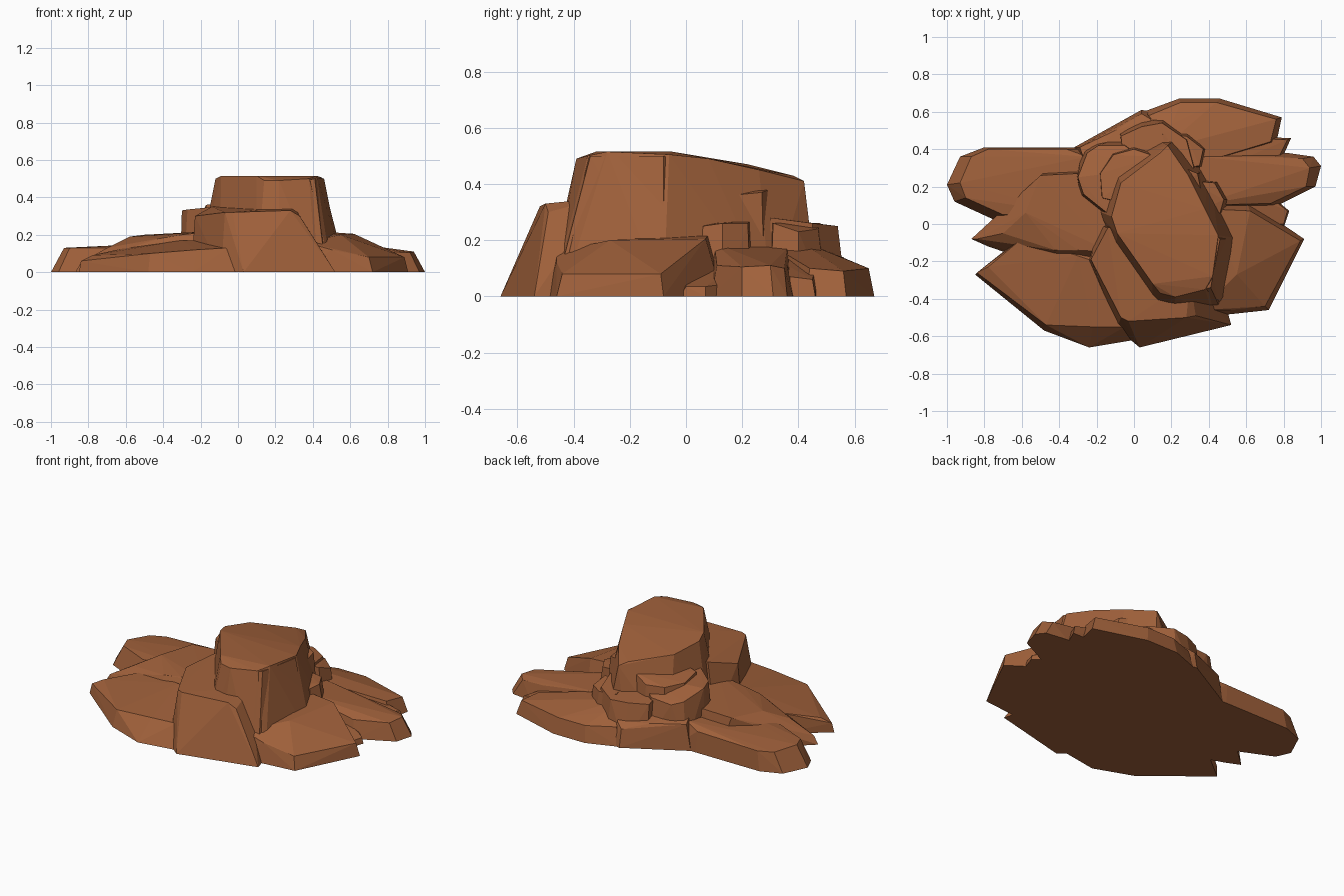
import bpy, bmesh

rock_mat = bpy.data.materials.new("red brown rock")
rock_mat.diffuse_color = (0.35, 0.118, 0.043, 1)


def rock(name, base, top, z0=0.0):
    """Faceted boulder: hull of a flat base outline and a top outline with heights."""
    bm = bmesh.new()
    for x, y in base:
        bm.verts.new((x, y, z0))
    for p in top:
        bm.verts.new(p)
    res = bmesh.ops.convex_hull(bm, input=bm.verts[:])
    loose = [v for v in bm.verts if not v.link_faces]
    bmesh.ops.delete(bm, geom=loose, context='VERTS')
    bmesh.ops.dissolve_limit(bm, angle_limit=0.02, verts=bm.verts[:], edges=bm.edges[:])
    bmesh.ops.recalc_face_normals(bm, faces=bm.faces[:])
    me = bpy.data.meshes.new(name)
    bm.to_mesh(me)
    bm.free()
    me.materials.append(rock_mat)
    ob = bpy.data.objects.new(name, me)
    bpy.context.collection.objects.link(ob)


# Tall central butte, top sloping down to the back
rock("main_butte",
     [(-.22, .08), (-.1, -.2), (.1, -.48), (.22, -.5), (.42, -.48), (.5, -.44), (.58, -.08),
      (.5, .08), (.4, .3), (.24, .47), (.1, .46), (-.12, .34)],
     [(-.12, .04, .50), (-.09, -.05, .515), (.1, -.32, .515), (.14, -.37, .49), (.22, -.39, .49),
      (.38, -.35, .50), (.42, -.28, .515), (.45, -.06, .505), (.38, .08, .49), (.29, .26, .45),
      (.18, .42, .41), (.14, .38, .43), (-.07, .22, .47)])
# Thin pillar giving the broken right front corner
rock("right_front_pillar",
     [(.3, -.46), (.47, -.47), (.56, -.08), (.4, 0)],
     [(.32, -.36, .48), (.41, -.34, .5), (.46, -.08, .5), (.36, 0, .48)])

# Front buttress
rock("front_buttress",
     [(-.25, -.2), (-.09, -.56), (.03, -.66), (.27, -.58), (.52, -.54), (.48, -.4), (.2, 0), (-.2, 0)],
     [(-.23, -.19, .30), (-.07, -.5, .32), (-.03, -.52, .32), (.28, -.5, .33), (.33, -.49, .30),
      (.3, -.3, .35), (.1, 0, .36), (-.14, -.02, .35)])

# Left apron slabs
rock("left_front_slab",
     [(-.85, -.27), (-.48, -.57), (-.24, -.66), (0, -.62), (.1, -.4), (-.2, 0), (-.6, -.07)],
     [(-.84, -.26, .06), (-.78, -.23, .09), (-.47, -.54, .10), (-.22, -.55, .12), (-.05, -.55, .13),
      (-.15, -.22, .17), (-.3, -.17, .17), (-.6, -.08, .13)])
rock("left_middle_slab",
     [(-.87, -.08), (-.78, -.12), (-.4, -.25), (-.1, -.2), (-.1, .3), (-.45, .3), (-.52, .24)],
     [(-.84, -.08, .05), (-.7, -.05, .13), (-.58, .06, .19), (-.5, .26, .20), (-.3, .27, .21),
      (-.1, .2, .22), (-.12, -.15, .22), (-.3, -.14, .2), (-.42, -.14, .18)])
rock("far_left_slab",
     [(-1, .21), (-.96, .12), (-.72, .01), (-.3, 0), (-.2, .4), (-.35, .41), (-.8, .41), (-.93, .36)],
     [(-.93, .22, .13), (-.9, .14, .13), (-.7, .05, .13), (-.3, .05, .16), (-.25, .36, .16),
      (-.36, .4, .13), (-.78, .4, .12), (-.87, .36, .12)])

# Stepped ledges wrapped round the back left
rock("back_left_block",
     [(-.31, .26), (-.29, .14), (-.1, 0), (.1, .3), (-.05, .47), (-.2, .44), (-.28, .4)],
     [(-.3, .25, .33), (-.27, .16, .335), (-.12, .04, .35), (.1, .3, .33), (-.05, .42, .27),
      (-.19, .42, .26), (-.25, .38, .28)])
rock("back_left_upper_step",
     [(-.2, .3), (-.2, .12), (0, .1), (.15, .4), (0, .44), (-.13, .41)],
     [(-.18, .27, .34), (-.17, .14, .36), (0, .1, .38), (.12, .36, .37), (0, .4, .33), (-.11, .37, .33)])
rock("back_ledge",
     [(-.05, .3), (-.08, .5), (.04, .57), (.16, .57), (.32, .46), (.36, .3)],
     [(-.05, .3, .27), (-.07, .47, .25), (.04, .52, .25), (.15, .54, .25), (.28, .45, .26), (.32, .3, .28)])
rock("back_left_foot",
     [(-.32, .41), (-.1, .52), (.04, .61), (.1, .6), (.1, .3), (-.25, .3)],
     [(-.29, .41, .16), (-.1, .5, .15), (.04, .59, .11), (.09, .56, .14), (.1, .3, .2), (-.25, .3, .2)])

# Right and back apron slabs
rock("right_front_slab",
     [(.35, -.5), (.52, -.48), (.72, -.46), (.91, -.08), (.6, .13), (.3, .1)],
     [(.36, -.46, .16), (.5, -.46, .12), (.7, -.44, .08), (.89, -.09, .08), (.62, .07, .205),
      (.55, -.27, .2), (.4, .08, .22)])
rock("right_low_spur",
     [(.4, -.02), (.8, -.02), (.83, .07), (.77, .12), (.4, .25)],
     [(.4, 0, .14), (.8, 0, .035), (.82, .07, .035), (.77, .11, .04), (.4, .25, .16)])
rock("right_back_slab",
     [(.35, .08), (.75, .09), (.97, .2), (1, .31), (.96, .36), (.82, .38), (.35, .4)],
     [(.35, .1, .19), (.73, .11, .11), (.92, .2, .105), (.94, .3, .11), (.9, .35, .10),
      (.75, .36, .11), (.5, .33, .15), (.35, .36, .17)])
rock("right_thin_slab",
     [(.35, .25), (.8, .37), (.84, .46), (.4, .47)],
     [(.35, .25, .17), (.78, .37, .07), (.82, .45, .06), (.4, .47, .14)])
rock("back_slab",
     [(.05, .6), (.24, .67), (.46, .67), (.79, .57), (.76, .43), (.4, .3), (.1, .35)],
     [(.08, .58, .11), (.25, .65, .10), (.44, .65, .10), (.76, .56, .09), (.73, .44, .10),
      (.4, .34, .16), (.15, .4, .2), (.2, .53, .15)])

# Small columns against the right back wall of the butte
rock("right_column",
     [(.3, .05), (.5, .05), (.53, .13), (.47, .23), (.3, .25)],
     [(.32, .06, .26), (.46, .06, .25), (.48, .13, .26), (.43, .22, .26), (.3, .23, .27)])
rock("right_upper_column",
     [(.22, .16), (.39, .16), (.37, .28), (.22, .34)],
     [(.22, .16, .40), (.36, .17, .36), (.34, .27, .37), (.22, .32, .39)])
rock("right_back_column",
     [(.2, .3), (.38, .3), (.4, .4), (.3, .5), (.15, .5)],
     [(.2, .3, .27), (.35, .31, .26), (.37, .4, .23), (.28, .47, .24), (.15, .48, .26)])
